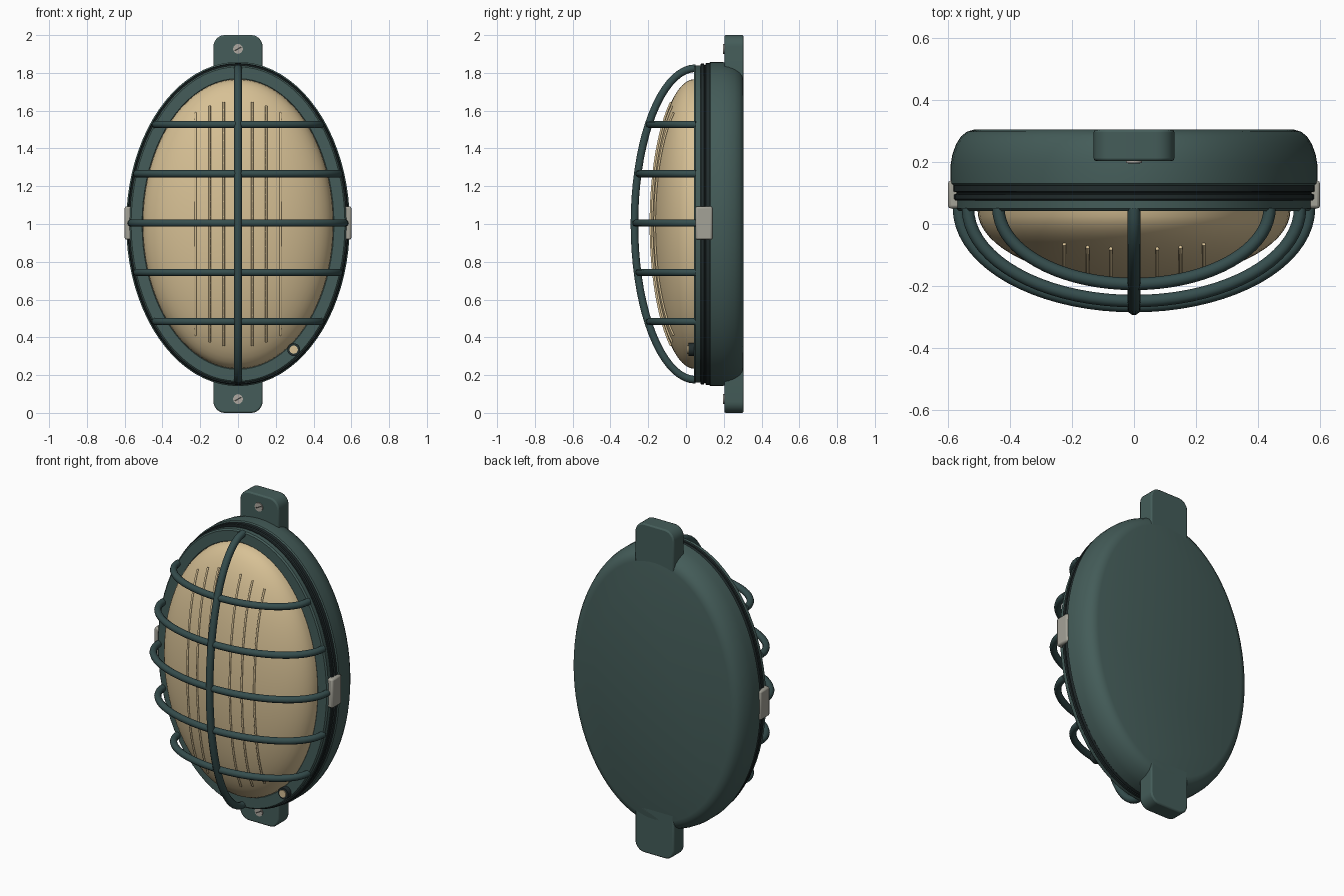
import bpy, bmesh, math
from math import sin, cos, pi, sqrt
from mathutils import Matrix

cube = bpy.data.objects.get("Cube")
if cube:
    bpy.data.objects.remove(cube, do_unlink=True)


def material(name, rgb, rough=0.6):
    m = bpy.data.materials.new(name)
    m.use_nodes = True
    m.diffuse_color = (*rgb, 1)
    node = m.node_tree.nodes["Principled BSDF"]
    node.inputs["Base Color"].default_value = (*rgb, 1)
    node.inputs["Roughness"].default_value = rough
    return m


GREEN = material("painted green", (0.058, 0.108, 0.1))
CAGE = material("dark cage green", (0.036, 0.075, 0.075))
RUBBER = material("black rubber", (0.016, 0.026, 0.027))
GLASS = material("warm glass", (0.68, 0.53, 0.3))
CLIP = material("grey clip metal", (0.37, 0.36, 0.31))
STEEL = material("screw steel", (0.42, 0.39, 0.35))
SLOT = material("slot shadow", (0.05, 0.05, 0.045))


def finish(name, bm, mat, angle=35, bevel=0):
    bmesh.ops.recalc_face_normals(bm, faces=bm.faces)
    mesh = bpy.data.meshes.new(name)
    bm.to_mesh(mesh)
    bm.free()
    ob = bpy.data.objects.new(name, mesh)
    bpy.context.collection.objects.link(ob)
    mesh.materials.append(mat)
    if bevel:
        mod = ob.modifiers.new("soft edges", "BEVEL")
        mod.width, mod.segments = bevel, 2
    bpy.ops.object.select_all(action="DESELECT")
    ob.select_set(True)
    bpy.context.view_layer.objects.active = ob
    bpy.ops.object.shade_smooth_by_angle(angle=math.radians(angle))
    return ob


def loft(name, rings, mat, closed=False, n=80):
    """Skin a stack of upright ellipses (x radius, z radius, y)."""
    bm = bmesh.new()
    loops = [[bm.verts.new((rx * cos(2 * pi * i / n), y, 1 + rz * sin(2 * pi * i / n)))
              for i in range(n)] for rx, rz, y in rings]
    pairs = list(zip(loops, loops[1:]))
    if closed:
        pairs.append((loops[-1], loops[0]))
    else:
        bm.faces.new(loops[0])
        bm.faces.new(loops[-1])
    for a, b in pairs:
        for i in range(n):
            j = (i + 1) % n
            bm.faces.new((a[i], a[j], b[j], b[i]))
    return finish(name, bm, mat)


def disc(name, x, y0, y1, z, r, mat, n=20):
    bm = bmesh.new()
    bmesh.ops.create_cone(bm, cap_ends=True, segments=n, radius1=r, radius2=r, depth=y1 - y0,
                          matrix=Matrix.Translation((x, (y0 + y1) / 2, z)) @ Matrix.Rotation(pi / 2, 4, "X"))
    return finish(name, bm, mat)


def box(name, centre, size, mat, bevel=0, turn=0):
    bm = bmesh.new()
    bmesh.ops.create_cube(bm, size=1, matrix=Matrix.Translation(centre)
                          @ Matrix.Rotation(turn, 4, "Y") @ Matrix.Diagonal((*size, 1)))
    return finish(name, bm, mat, bevel=bevel)


def rod(name, points, radius, mat, res=3):
    curve = bpy.data.curves.new(name, "CURVE")
    curve.dimensions = "3D"
    curve.bevel_depth, curve.bevel_resolution = radius, res
    curve.use_fill_caps = True
    s = curve.splines.new("POLY")
    s.points.add(len(points) - 1)
    for p, co in zip(s.points, points):
        p.co = (*co, 1)
    s.use_smooth = True
    curve.materials.append(mat)
    ob = bpy.data.objects.new(name, curve)
    bpy.context.collection.objects.link(ob)
    return ob


# Housing pan with a rounded back edge
A, B = 0.592, 0.858
loft("housing", [(A - d, B - d, y) for d, y in
     [(0.008, 0.122), (0, 0.13), (0, 0.19), (0.006, 0.225), (0.018, 0.258),
      (0.034, 0.283), (0.053, 0.298), (0.078, 0.305)]], GREEN)

# Grooved rubber seal
loft("rubber_seal", [(A - d, B - d, y) for d, y in
     [(0.012, 0.076), (0.008, 0.08), (0.008, 0.095), (0.016, 0.098),
      (0.016, 0.102), (0.006, 0.105), (0.006, 0.124)]], RUBBER)

# Front frame holding the glass
loft("front_frame", [(0.502, 0.764, 0.08), (0.502, 0.764, 0.048), (0.508, 0.77, 0.042),
                     (0.566, 0.832, 0.042), (0.574, 0.84, 0.05), (0.574, 0.84, 0.08)],
     GREEN, closed=True)

# Domed glass
GX, GZ, GD, GY = 0.505, 0.767, 0.23, 0.046
loft("glass_dome", [(GX * cos(t), GZ * cos(t), GY - GD * sin(t))
                    for t in [pi / 2 * k / 16.2 for k in range(17)]], GLASS)

# Raised glass ribs
for x, half in [(0.075, 0.645), (0.15, 0.625), (0.225, 0.59)]:
    for side, tag in [(1, "left"), (-1, "right")]:
        zs = [half * k / 16 for k in range(-16, 17)]
        pts = [(side * x, GY - 0.006 - GD * sqrt(1 - (x / GX) ** 2 - (z / GZ) ** 2), 1 + z) for z in zs]
        rod(f"glass_rib_{tag}_{x}", pts, 0.006, GLASS, 1)

# Wire guard: one upright hoop and five cross hoops
CX, CZ, CD, CY = 0.565, 0.825, 0.325, 0.052
arc = [pi * k / 36 for k in range(37)]
rod("guard_upright", [(0, CY - CD * sin(t), 1 + CZ * cos(t)) for t in arc], 0.021, CAGE)
for k in range(-2, 3):
    dz = 0.261 * k
    f = sqrt(1 - (dz / CZ) ** 2)
    rod(f"guard_cross_{k + 3}", [(CX * f * cos(t), CY - (CD - 0.008) * f * sin(t), 1.005 + dz)
                                 for t in arc], 0.02, CAGE)

# Side clips
for side, tag in [(1, "left"), (-1, "right")]:
    box(f"clip_{tag}", (side * 0.577, 0.095, 1.005), (0.047, 0.09, 0.176), CLIP, bevel=0.01)

# Mounting lugs with rounded outer corners, each with a slotted screw
for side, tag in [(1, "top"), (-1, "bottom")]:
    w, r, inner, outer = 0.13, 0.06, 0.72, 1.0
    outline = [(-w, inner), (w, inner)]
    for sx, start in [(1, 0), (-1, pi / 2)]:
        outline += [(sx * (w - r) + r * cos(start + pi / 2 * k / 6),
                     outer - r + r * sin(start + pi / 2 * k / 6)) for k in range(7)]
    bm = bmesh.new()
    face = bm.faces.new([bm.verts.new((x, 0.203, 1 + side * z)) for x, z in outline])
    ext = bmesh.ops.extrude_face_region(bm, geom=[face])
    bmesh.ops.translate(bm, vec=(0, 0.102, 0),
                        verts=[v for v in ext["geom"] if isinstance(v, bmesh.types.BMVert)])
    finish(f"lug_{tag}", bm, GREEN, bevel=0.008)
    z = 1 + side * 0.927
    disc(f"screw_{tag}", 0, 0.197, 0.21, z, 0.026, STEEL)
    box(f"screw_slot_{tag}", (0, 0.197, z), (0.04, 0.002, 0.007), SLOT, turn=-0.5)

# Indicator lamp on the frame
disc("indicator_collar", 0.295, 0.012, 0.06, 0.335, 0.034, RUBBER)
disc("indicator_lamp", 0.295, 0.006, 0.05, 0.335, 0.022, GLASS)
